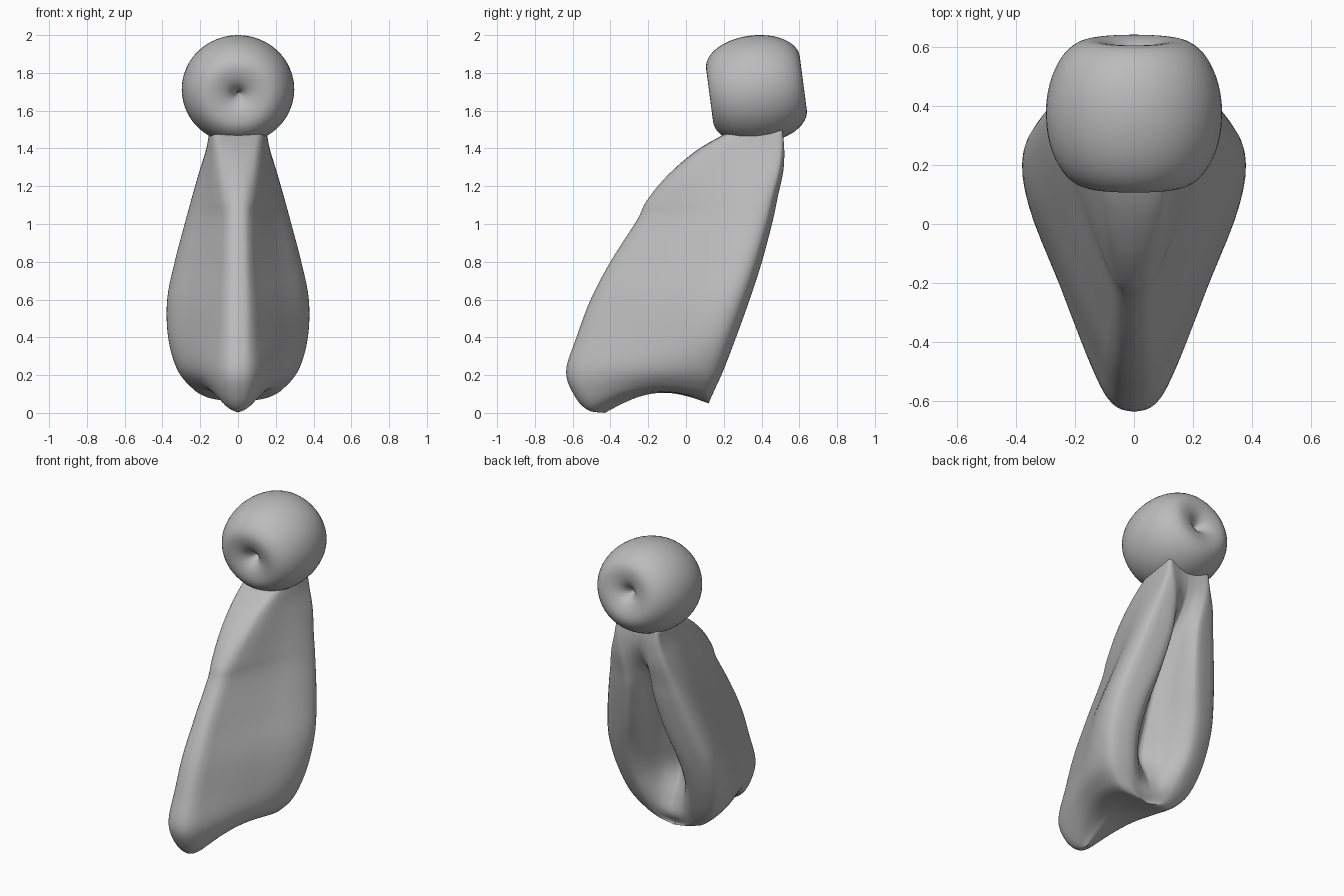
import bpy, bmesh, math
from mathutils import Vector, Matrix

cube = bpy.data.objects.get("Cube")
if cube:
    bpy.data.objects.remove(cube)

grey = bpy.data.materials.new("plain grey")
grey.use_nodes = True
colour = (0.5, 0.5, 0.5, 1)
grey.diffuse_color = colour
grey.node_tree.nodes["Principled BSDF"].inputs["Base Color"].default_value = colour


def smooth_path(points, steps):
    """Catmull-Rom curve through points of any dimension."""
    pts = [Vector(p) for p in points]
    out = []
    for i in range(len(pts) - 1):
        b, c = pts[i], pts[i + 1]
        a = pts[i - 1] if i else b * 2 - c
        d = pts[i + 2] if i + 2 < len(pts) else c * 2 - b
        for k in range(steps):
            t = k / steps
            out.append(b + (c - a) * (t / 2)
                       + (a * 2 - b * 5 + c * 4 - d) * (t * t / 2)
                       + (b * 3 - a - c * 3 + d) * (t ** 3 / 2))
    return out + [pts[-1]]


def skin(name, rings, cap=False, close=False):
    """Join equal rings of points into one smooth surface."""
    bm = bmesh.new()
    loops = [[bm.verts.new(p) for p in ring] for ring in rings]
    pairs = list(zip(loops, loops[1:]))
    if close:
        pairs.append((loops[-1], loops[0]))
    for low, high in pairs:
        for i in range(len(low)):
            j = (i + 1) % len(low)
            bm.faces.new((low[i], low[j], high[j], high[i]))
    if cap:
        bm.faces.new(loops[-1])
    bmesh.ops.remove_doubles(bm, verts=bm.verts, dist=0.0005)
    bmesh.ops.recalc_face_normals(bm, faces=bm.faces)
    mesh = bpy.data.meshes.new(name)
    bm.to_mesh(mesh)
    bm.free()
    mesh.materials.append(grey)
    mesh.shade_smooth()
    obj = bpy.data.objects.new(name, mesh)
    bpy.context.collection.objects.link(obj)
    return obj


# Half cross-sections (depth, width): keeled and hollow, boxy at the neck
keeled = smooth_path([(0, 0), (.015, .12), (.06, .2), (.14, .28), (.3, .45), (.5, .67),
                      (.72, .92), (.87, 1), (.96, .9), (1, .6), (.93, .4), (.8, .24), (.7, 0)], 4)
boxy = smooth_path([(0, 0), (.005, .25), (.02, .5), (.06, .7), (.18, .85), (.4, .95),
                    (.65, 1), (.87, 1), (.97, .99), (1, .9), (.98, .6), (.96, .3), (.95, 0)], 4)
rim_outer, rim_crest = 32, 36

# Stations: keel y, z; back y, z; half width; hollow; opening; lift below; boxiness
stations = smooth_path([
    (-.43, 0, .12, .05, 0, 0, .6, .08, .35),
    (-.52, .015, .13, .075, .17, 0, .6, .07, .35),
    (-.59, .09, .155, .13, .255, 0, .65, .05, .32),
    (-.635, .22, .2, .23, .325, .4, .75, .02, .22),
    (-.58, .4, .265, .4, .37, .95, .9, 0, .1),
    (-.505, .6, .337, .6, .375, 1, .85, 0, .06),
    (-.4, .8, .402, .8, .335, 1, .68, 0, .05),
    (-.26, 1.02, .46, 1.02, .277, .9, .5, 0, .12),
    (-.21, 1.12, .485, 1.14, .245, .75, .4, 0, .24),
    (-.1, 1.255, .515, 1.28, .205, .4, .35, 0, .5),
    (.05, 1.385, .52, 1.4, .168, .1, .5, 0, .8),
    (.2, 1.475, .51, 1.5, .15, 0, 1, 0, 1)], 5)

rings = []
for fy, fz, by, bz, width, hollow, opening, lift, box in stations:
    side = []
    for i, (low, top) in enumerate(zip(keeled, boxy)):
        u, v = low
        if i > rim_crest:
            u = 1 - hollow * (1 - u)
        inward = min(max((i - rim_outer) / (rim_crest - rim_outer), 0), 1)
        v *= 1 + (opening - 1) * inward
        u += (top[0] - u) * box
        v += (top[1] - v) * box
        side.append(Vector((v * width, fy + (by - fy) * u,
                            fz + (bz - fz) * u + lift * math.sin(math.pi * u))))
    mirrored = [Vector((-p.x, p.y, p.z)) for p in side[-2:0:-1]]
    rings.append(side + mirrored)
skin("hollow_body", rings, cap=True)

# Rounded head, pinched to a dimple at both ends of its tilted axis
tube, half_length, segments = .149, .25, 48
head_rings = []
for s in range(segments):
    turn = 2 * math.pi * s / segments
    ring = []
    for k in range(48):
        a = 2 * math.pi * k / 48
        r = tube + tube * math.cos(a)
        power = .45 if math.cos(a) < 0 else 1
        y = half_length * math.copysign(abs(math.sin(a)) ** power, math.sin(a))
        ring.append((r * math.cos(turn), y, r * math.sin(turn) * .96))
    head_rings.append(ring)
head = skin("dimpled_head", head_rings, close=True)
head.data.transform(Matrix.Translation((0, .373, 1.713)) @ Matrix.Rotation(math.radians(7.5), 4, 'X'))
